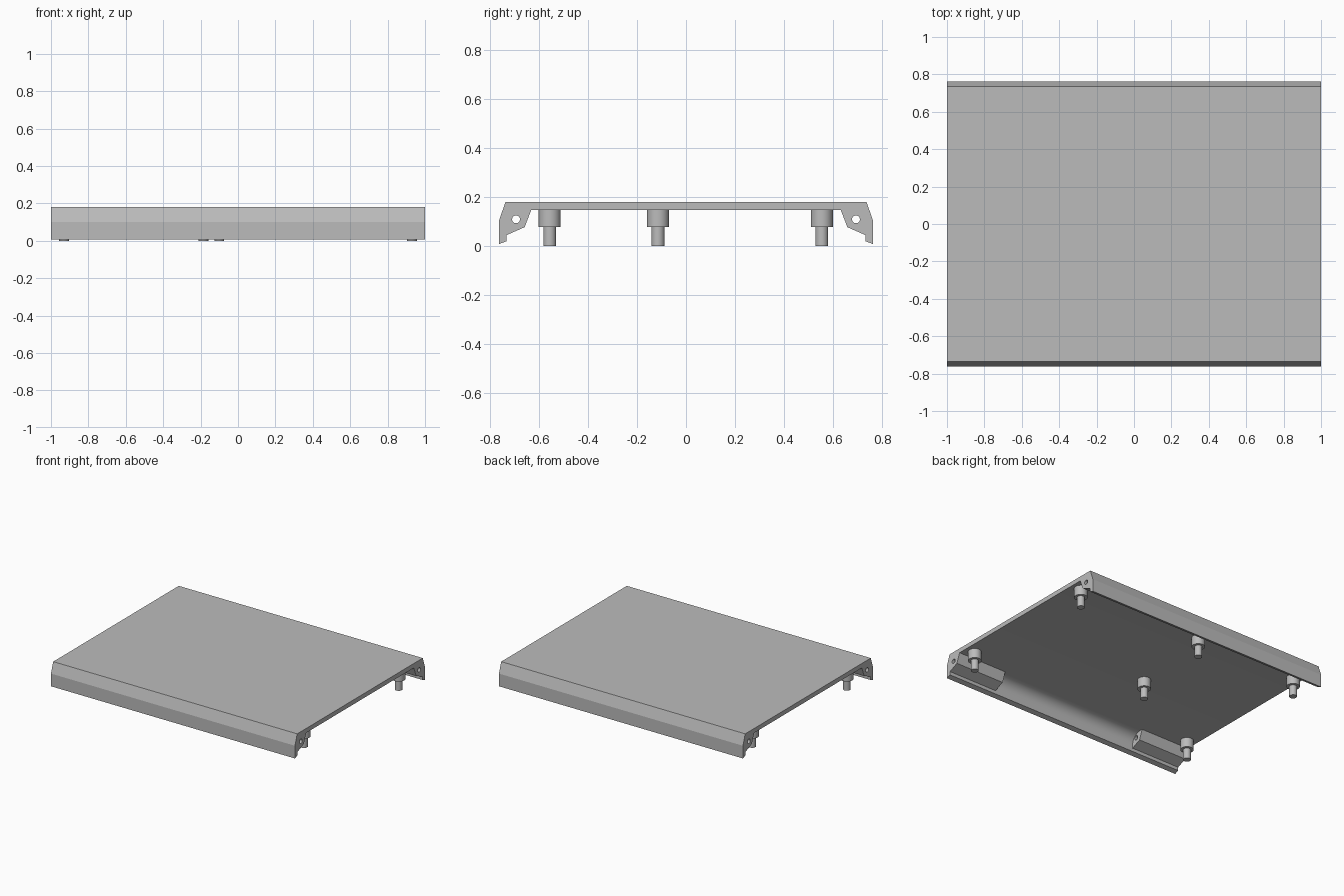
import bpy
import bmesh
from math import sin, cos, pi, radians

cube = bpy.data.objects.get("Cube")
if cube:
    bpy.data.objects.remove(cube, do_unlink=True)

grey = bpy.data.materials.new("plain_grey")
grey.use_nodes = True
colour = (0.5, 0.5, 0.5, 1)
grey.diffuse_color = colour
grey.node_tree.nodes["Principled BSDF"].inputs["Base Color"].default_value = colour

parts = []


def finish(name, bm):
    """Turn a bmesh into a named grey object."""
    bmesh.ops.recalc_face_normals(bm, faces=bm.faces)
    mesh = bpy.data.meshes.new(name)
    bm.to_mesh(mesh)
    bm.free()
    mesh.materials.append(grey)
    obj = bpy.data.objects.new(name, mesh)
    bpy.context.collection.objects.link(obj)
    parts.append(obj)


def extrude_profile(name, loops, x0, x1):
    """Fill (y, z) outlines, the later ones being holes, and sweep along x."""
    bm = bmesh.new()
    edges = []
    for loop in loops:
        verts = [bm.verts.new((x0, y, z)) for y, z in loop]
        edges += [bm.edges.new((v, verts[i - 1])) for i, v in enumerate(verts)]
    bmesh.ops.triangle_fill(bm, edges=edges, use_beauty=True, normal=(1, 0, 0))
    swept = bmesh.ops.extrude_face_region(bm, geom=bm.faces[:], use_keep_orig=True)
    moved = [g for g in swept["geom"] if isinstance(g, bmesh.types.BMVert)]
    bmesh.ops.translate(bm, verts=moved, vec=(x1 - x0, 0, 0))
    finish(name, bm)


def arc(cy, cz, r, start, end, n):
    return [(cy + r * cos(start + (end - start) * i / n),
             cz + r * sin(start + (end - start) * i / n)) for i in range(n + 1)]


# Cover: flat top with sloped skirts and a rounded inside corner
fillet = arc(0.65, 0.067, 0.08, 0, pi / 2, 12)
half = [(0.735, 0.18), (0.762, 0.102), (0.762, 0.008), (0.73, 0.02)] + fillet
profile = half + [(-y, z) for y, z in reversed(half)]
extrude_profile("cover", [profile], -1, 1)

# Corner blocks with a screw hole, inside both skirts
block = fillet + [(0.63, 0.147), (0.657, 0.077), (0.73, 0.045)]
hole = arc(0.692, 0.109, 0.016, 0, 2 * pi, 24)[:-1]
for side, sy in (("front", -1), ("back", 1)):
    loops = [[(sy * y, z) for y, z in loop] for loop in (block, hole)]
    extrude_profile(side + "_left_block", loops, 0.6, 1)
    extrude_profile(side + "_right_block", loops, -1, -0.6)


# Stepped pegs under the cover, each turned from one half profile
def peg(name, x, y):
    bm = bmesh.new()
    steps = [(0, 0), (0.026, 0), (0.026, 0.077), (0.045, 0.077), (0.045, 0.15), (0, 0.15)]
    verts = [bm.verts.new((x + r, y, z)) for r, z in steps]
    edges = [bm.edges.new(pair) for pair in zip(verts, verts[1:])]
    bmesh.ops.spin(bm, geom=verts + edges, cent=(x, y, 0), axis=(0, 0, 1),
                   angle=2 * pi, steps=32)
    bmesh.ops.remove_doubles(bm, verts=bm.verts, dist=0.0005)
    finish(name, bm)


peg("front_left_peg", 0.93, -0.555)
peg("front_right_peg", -0.93, -0.555)
peg("back_left_peg", 0.93, 0.553)
peg("back_right_peg", -0.93, 0.553)
peg("back_middle_peg", -0.1, 0.553)
peg("centre_peg", -0.185, -0.114)

# Smooth the curves, keep the folds sharp
bpy.ops.object.select_all(action="DESELECT")
for obj in parts:
    obj.select_set(True)
bpy.context.view_layer.objects.active = parts[0]
bpy.ops.object.shade_smooth_by_angle(angle=radians(15))
